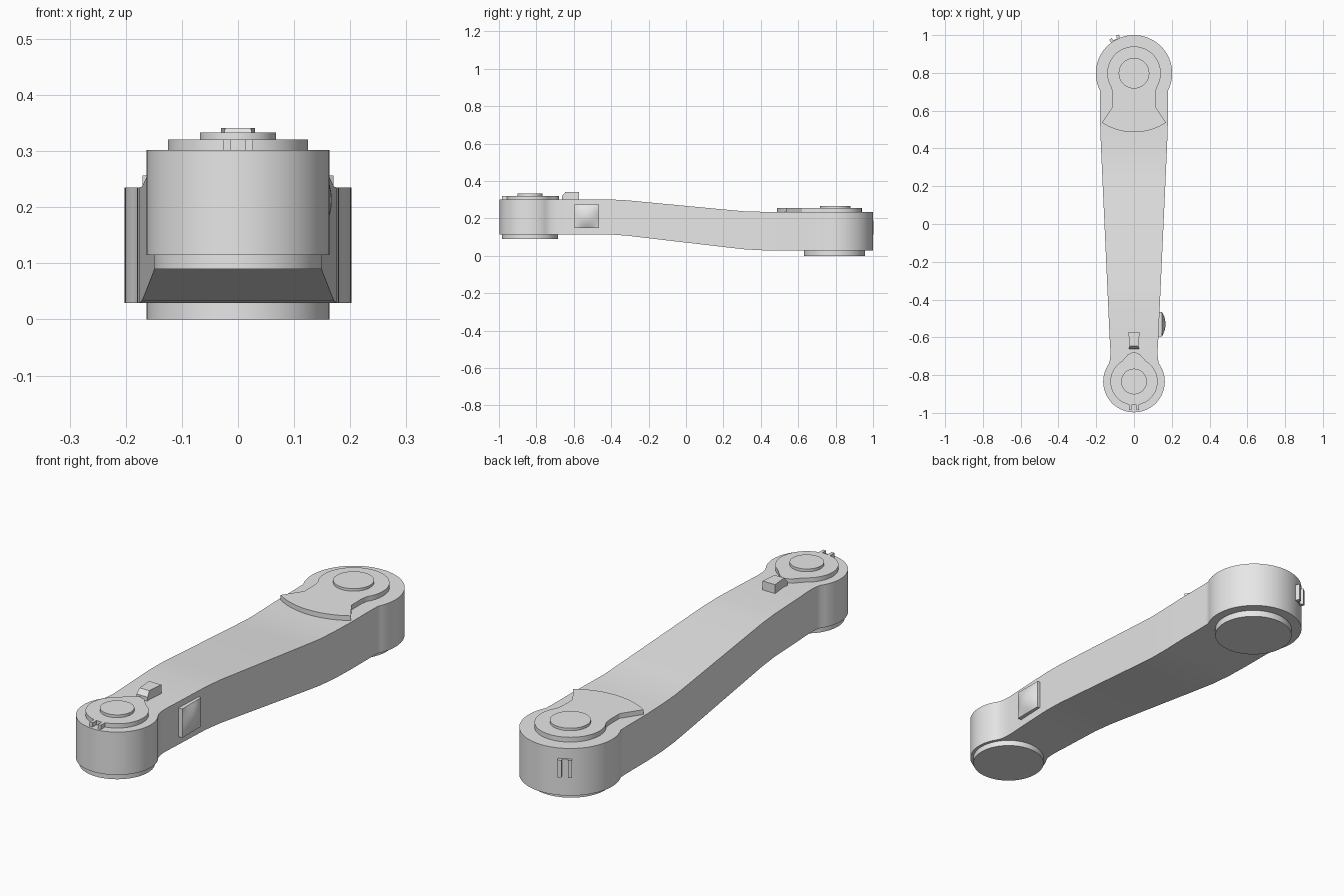
import bpy, bmesh, math
from mathutils import Matrix

if "Cube" in bpy.data.objects:
    bpy.data.objects.remove(bpy.data.objects["Cube"], do_unlink=True)

grey = bpy.data.materials.new("light_grey")
grey.use_nodes = True
grey.diffuse_color = (0.8, 0.8, 0.8, 1)
grey.node_tree.nodes["Principled BSDF"].inputs["Base Color"].default_value = (0.8, 0.8, 0.8, 1)


def finish(name, bm):
    bmesh.ops.remove_doubles(bm, verts=bm.verts, dist=1e-5)
    bmesh.ops.recalc_face_normals(bm, faces=bm.faces)
    mesh = bpy.data.meshes.new(name)
    bm.to_mesh(mesh)
    bm.free()
    mesh.materials.append(grey)
    ob = bpy.data.objects.new(name, mesh)
    bpy.context.collection.objects.link(ob)
    bpy.ops.object.select_all(action='DESELECT')
    ob.select_set(True)
    bpy.context.view_layer.objects.active = ob
    bpy.ops.object.shade_smooth_by_angle(angle=math.radians(25))
    return ob


def loft(name, stations, x=0):
    """Symmetric solid through stations of (y, half width, bottom, top)."""
    bm = bmesh.new()
    rings = []
    for y, w, b, t in stations:
        if w < 1e-4:    # rounded end closes to a vertical edge
            lo, hi = bm.verts.new((x, y, b)), bm.verts.new((x, y, t))
            rings.append([lo, lo, hi, hi])
        else:
            rings.append([bm.verts.new((x + sx * w, y, z))
                          for sx, z in ((-1, b), (1, b), (1, t), (-1, t))])
    for r, s in zip(rings, rings[1:]):
        for i in range(4):
            j = (i + 1) % 4
            vs = list(dict.fromkeys((r[i], r[j], s[j], s[i])))
            if len(vs) > 2:
                bm.faces.new(vs)
    for r in (rings[0], rings[-1]):
        if r[0] is not r[1]:
            bm.faces.new(r)
    return finish(name, bm)


def arc(cy, r, a0, a1, n):
    """(y, half width) along a circle; angle 0 points to the front."""
    pts = []
    for i in range(n + 1):
        a = math.radians(a0 + (a1 - a0) * i / n)
        pts.append((cy - r * math.cos(a), r * math.sin(a)))
    return pts


def slab(name, outline, b, t):
    return loft(name, [(y, w, b, t) for y, w in outline])


def disc(name, y, r, b, t):
    bm = bmesh.new()
    bmesh.ops.create_cone(bm, cap_ends=True, segments=64, radius1=r, radius2=r,
                          depth=t - b, matrix=Matrix.Translation((0, y, (b + t) / 2)))
    return finish(name, bm)


PROFILE = [(-2, .115, .302), (-.42, .115, .302), (-.32, .108, .297),
           (.22, .045, .246), (.32, .034, .237), (.42, .029, .235), (2, .029, .235)]


def heights(y):
    for (y0, b0, t0), (y1, b1, t1) in zip(PROFILE, PROFILE[1:]):
        if y <= y1:
            f = (y - y0) / (y1 - y0)
            return b0 + f * (b1 - b0), t0 + f * (t1 - t0)


SMALL, BIG = -.834, .798

# Arm: two round ends joined by a tapering, dropping bar
outline = arc(SMALL, .163, 0, 125, 24)
outline += [(-.722, .128), (-.70, .1255), (-.67, .125), (-.60, .129)]
outline += [(y, .129 + (y + .6) * .0455) for y in (-.42, -.32, .22, .32, .42)]
outline += [(.53, .179), (.66, .179), (.69, .18)]
outline += arc(BIG, .202, 63, 180, 24)
loft("crank_arm", [(y, w, *heights(y)) for y, w in outline])

# Small end: lower boss, teardrop washer and cap
disc("small_end_boss", SMALL, .15, .09, .13)
slab("small_end_washer", arc(SMALL, .125, 0, 140, 26)
     + [(-.725, .063), (-.708, .047), (-.692, .033), (-.683, .018), (-.678, 0)], .295, .321)
disc("small_end_cap", SMALL, .068, .31, .333)
for side, x in (("left", .02), ("right", -.02)):
    loft(f"washer_claw_{side}", [(-.985, .007, .295, .321), (-.94, .007, .295, .321)], x)

# Latch block on top of the arm
loft("latch", [(-.662, .027, .295, .32), (-.645, .023, .295, .341), (-.572, .03, .295, .341)])

# Big end: lower boss, fan-shaped plate and cap
disc("big_end_boss", .793, .163, 0, .05)
slab("big_end_plate", arc(BIG, .312, 0, 33, 12)
     + [(.62, .114), (.69, .114), (.703, .116)] + arc(BIG, .142, 57, 180, 24), .225, .256)
disc("big_end_cap", BIG, .081, .245, .267)

# Domed square button on the left wall
bm = bmesh.new()
bmesh.ops.create_grid(bm, x_segments=10, y_segments=10, size=1)
for v in bm.verts:
    u, w = v.co.x, v.co.y
    v.co = (.148 + .019 * (1 - u * u) * (1 - w * w), -.53 + .065 * u, .2125 + .063 * w)
rim = [e for e in bm.edges if e.is_boundary]
new = bmesh.ops.extrude_edge_only(bm, edges=rim)["geom"]
for v in new:
    if isinstance(v, bmesh.types.BMVert):
        v.co.x = .115
finish("side_button", bm)


# Pair of upright ribs on a small pad at the back of the big end
def rib(name, angle, r0, r1, width, z0, z1):
    bm = bmesh.new()
    m = (Matrix.Translation((0, BIG, (z0 + z1) / 2)) @ Matrix.Rotation(math.radians(angle), 4, 'Z')
         @ Matrix.Translation((0, (r0 + r1) / 2, 0)) @ Matrix.Diagonal((width, r1 - r0, z1 - z0, 1)))
    bmesh.ops.create_cube(bm, size=1, matrix=m)
    finish(name, bm)


rib("back_rib_left", 23.5, .19, .22, .016, .115, .19)
rib("back_rib_right", 34.5, .19, .22, .016, .115, .19)
rib("back_rib_pad", 29, .19, .205, .04, .115, .19)
